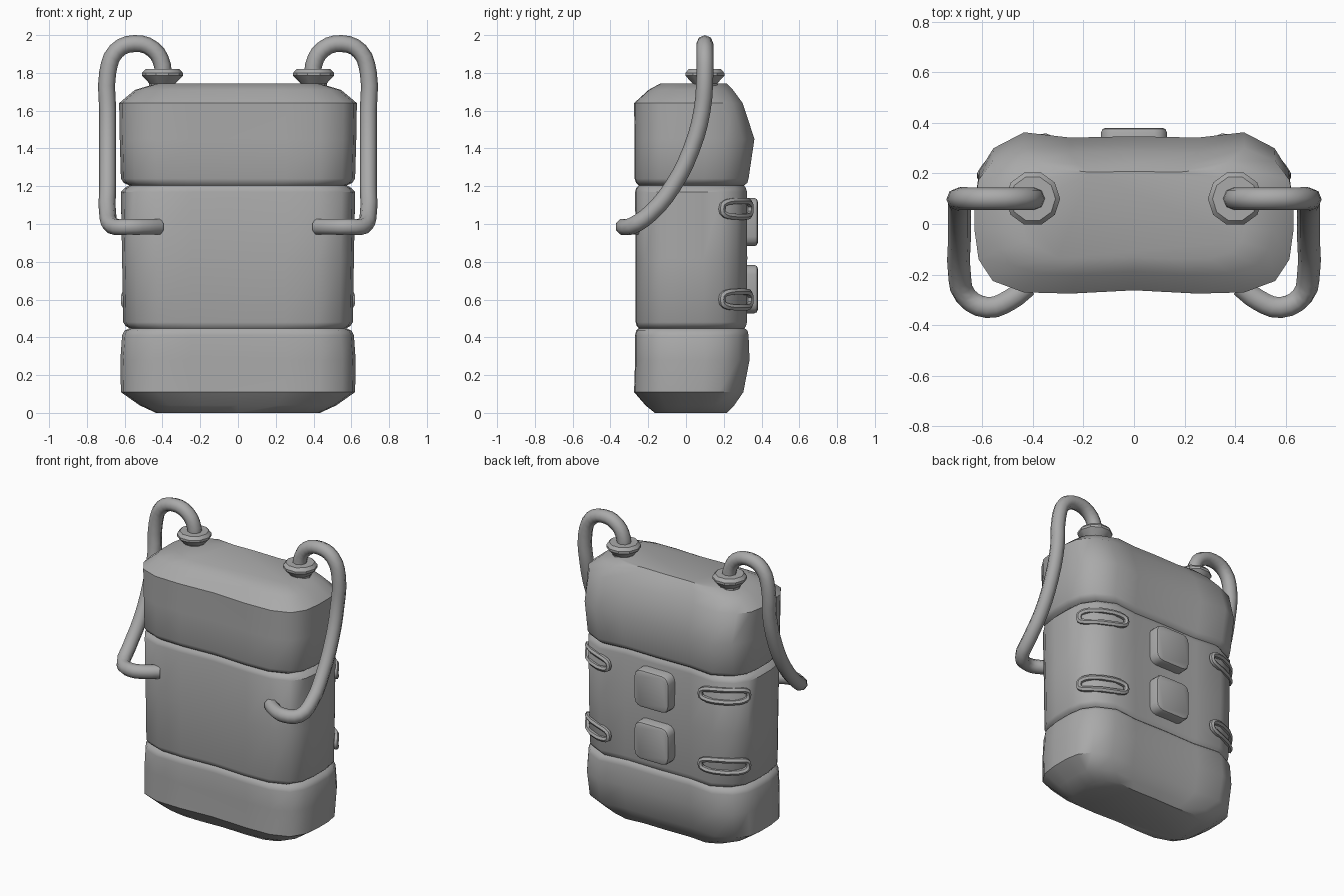
import bpy, bmesh, math
from mathutils import Vector

if "Cube" in bpy.data.objects:
    bpy.data.objects.remove(bpy.data.objects["Cube"])

grey = bpy.data.materials.new("plain grey")
grey.diffuse_color = (0.4, 0.4, 0.4, 1)
grey.use_nodes = True
grey.node_tree.nodes["Principled BSDF"].inputs["Base Color"].default_value = grey.diffuse_color


def finish(obj, angle=40):
    obj.data.materials.clear()
    obj.data.materials.append(grey)
    bpy.ops.object.select_all(action='DESELECT')
    obj.select_set(True)
    bpy.context.view_layer.objects.active = obj
    bpy.ops.object.shade_smooth_by_angle(angle=math.radians(angle))


def loft(name, rings, angle=40):
    """Skin a stack of equal-length closed rings and cap both ends."""
    bm = bmesh.new()
    loops = [[bm.verts.new(p) for p in r] for r in rings]
    for a, b in zip(loops, loops[1:]):
        for i in range(len(a)):
            j = (i + 1) % len(a)
            bm.faces.new((a[i], a[j], b[j], b[i]))
    bm.faces.new(loops[0])
    bm.faces.new(loops[-1])
    bmesh.ops.recalc_face_normals(bm, faces=bm.faces)
    me = bpy.data.meshes.new(name)
    bm.to_mesh(me)
    bm.free()
    obj = bpy.data.objects.new(name, me)
    bpy.context.collection.objects.link(obj)
    finish(obj, angle)
    return obj


def tube(name, points, radius, cyclic=False, smooth_path=True):
    """Round tube along a path, turned into a mesh."""
    cu = bpy.data.curves.new(name, 'CURVE')
    cu.dimensions = '3D'
    cu.bevel_depth = radius
    cu.bevel_resolution = 2 if smooth_path else 1
    cu.use_fill_caps = True
    cu.resolution_u = 3
    if smooth_path:
        sp = cu.splines.new('BEZIER')
        sp.bezier_points.add(len(points) - 1)
        for bp, p in zip(sp.bezier_points, points):
            bp.co = p
            bp.handle_left_type = bp.handle_right_type = 'AUTO'
    else:
        sp = cu.splines.new('POLY')
        sp.points.add(len(points) - 1)
        for pt, p in zip(sp.points, points):
            pt.co = (*p, 1)
    sp.use_cyclic_u = cyclic
    obj = bpy.data.objects.new(name, cu)
    bpy.context.collection.objects.link(obj)
    bpy.ops.object.select_all(action='DESELECT')
    obj.select_set(True)
    bpy.context.view_layer.objects.active = obj
    bpy.ops.object.convert(target='MESH')
    finish(bpy.context.object, 50)


# Pack body: right half of the plan outline, mirrored, then lofted
half = [(0, -.262), (.25, -.275), (.43, -.27), (.55, -.225), (.605, -.14),
        (.62, -.03), (.62, .1), (.605, .2), (.55, .285), (.43, .345),
        (.25, .325), (0, .33)]
outline = half + [(-x, y) for x, y in reversed(half[1:-1])]
# height, width scale, front scale, back scale
levels = [(0, .70, .60, .63), (.04, .84, .78, .74), (.11, 1.0, 1.0, .88),
          (.28, 1.005, .98, .975), (.41, .99, .98, .96), (.435, .97, .96, .945),
          (.448, .925, .91, .90), (.46, .96, .95, .92), (.48, .98, .97, .935),
          (.82, .99, .97, .94), (1.17, 1.0, .98, .935), (1.19, .97, .96, .92),
          (1.205, .93, .91, .89), (1.217, .975, .96, .94), (1.24, 1.0, .99, .96),
          (1.45, 1.01, .99, 1.05), (1.64, 1.015, 1.0, .87), (1.71, .88, .72, .72),
          (1.743, .70, .50, .63)]
body = [[(x * w, y * (f if y < 0 else b), z) for x, y in outline]
        for z, w, f, b in levels]
loft("pack_body", body)

# Square pads on the back
for label, z in (("upper", 1.01), ("lower", .655)):
    bpy.ops.mesh.primitive_cube_add(size=1, location=(0, .335, z))
    pad = bpy.context.object
    pad.name = label + "_back_pad"
    for v in pad.data.vertices:
        v.co = Vector((v.co.x * .26, v.co.y * .09, v.co.z * .255))
    bm = bmesh.new()
    bm.from_mesh(pad.data)
    upright = [e for e in bm.edges
               if abs(e.verts[0].co.y - e.verts[1].co.y) > .01]
    bmesh.ops.bevel(bm, geom=upright, offset=.05, segments=3,
                    affect='EDGES', profile=.5)
    rim = [e for e in bm.edges if all(v.co.y > .04 for v in e.verts)]
    bmesh.ops.bevel(bm, geom=rim, offset=.018, segments=2,
                    affect='EDGES', profile=.5)
    bm.to_mesh(pad.data)
    bm.free()
    finish(pad)

hose_path = [(.40, .10, 1.76), (.40, .10, 1.84), (.45, .10, 1.925),
             (.55, .10, 1.955), (.645, .10, 1.915), (.69, .10, 1.80),
             (.69, .085, 1.60), (.69, .03, 1.40), (.69, -.07, 1.20),
             (.69, -.19, 1.055), (.665, -.285, .99), (.58, -.33, .985),
             (.49, -.30, .985), (.42, -.245, .985)]


def clip_point(u, z, side):
    """Point on the curve that wraps a back corner, u from 0 to 1."""
    a, b, c = Vector((.605, .19)), Vector((.545, .315)), Vector((.345, .34))
    p = a * (1 - u) ** 2 + b * 2 * u * (1 - u) + c * u ** 2
    return (side * p.x, p.y, z)


for side, word in ((1, "right"), (-1, "left")):
    # Hose from the top fitting round to the front
    tube(word + "_hose", [(side * x, y, z) for x, y, z in hose_path], .045)

    # Flared ten-sided fitting
    rings = [[(side * .40 + r * math.cos(i * math.tau / 10),
               .10 + r * math.sin(i * math.tau / 10), z) for i in range(10)]
             for r, z in ((.07, 1.70), (.07, 1.745), (.108, 1.785),
                          (.108, 1.80), (.09, 1.82))]
    loft(word + "_hose_fitting", rings, 30)

    # Strap loops bent round the back corners
    for label, z in (("upper", 1.08), ("lower", .60)):
        loop = []
        for i in range(20):
            t = i * math.tau / 20
            c, s = math.cos(t), math.sin(t)
            u = .5 + .5 * math.copysign(abs(c) ** .6, c)
            v = .042 * math.copysign(abs(s) ** .6, s)
            loop.append(clip_point(u, z + v, side))
        tube(f"{word}_{label}_strap_loop", loop, .018, True, False)
